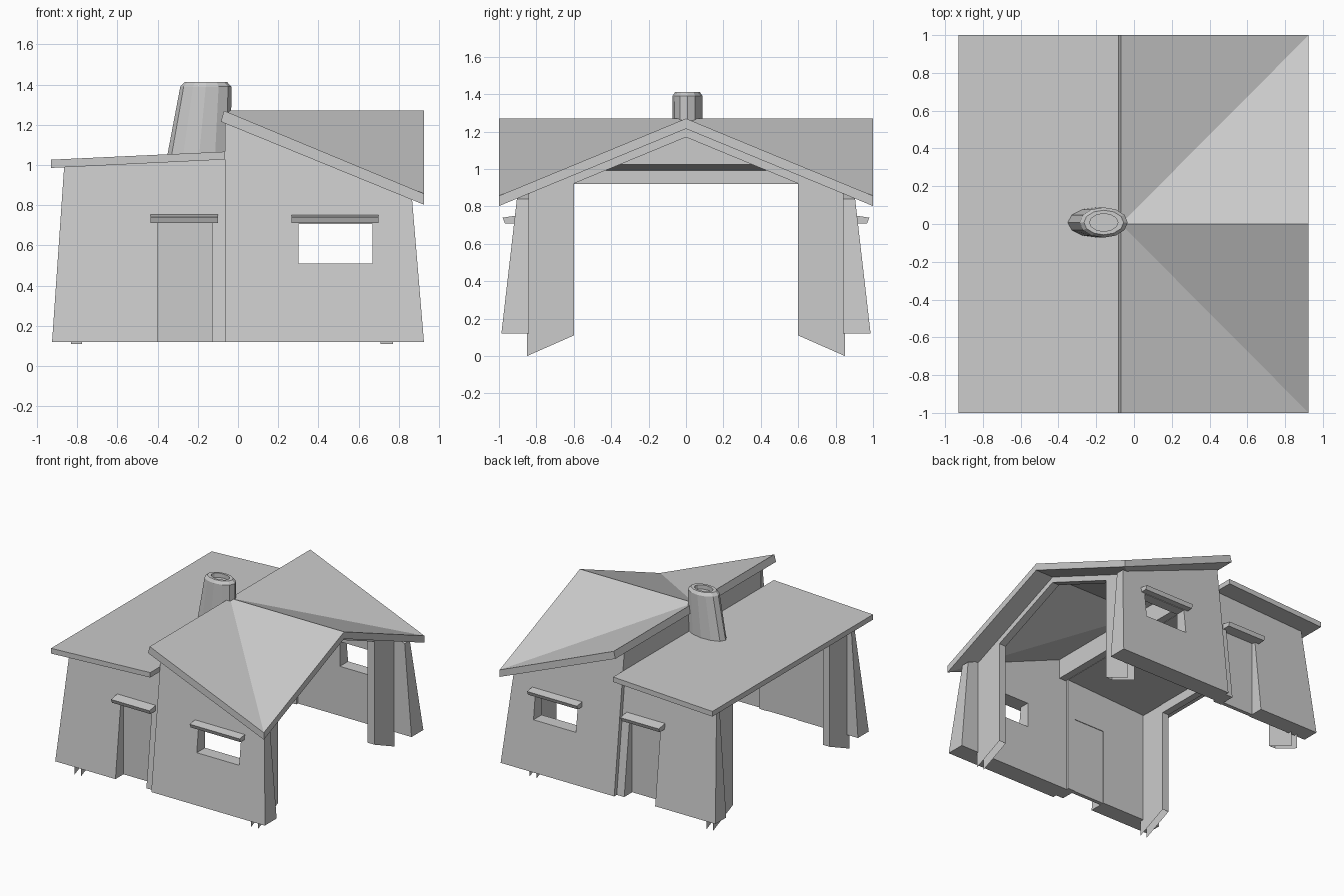
import bpy, bmesh, math

if "Cube" in bpy.data.objects:
    bpy.data.objects.remove(bpy.data.objects["Cube"])


def mesh(name, verts, faces):
    me = bpy.data.meshes.new(name)
    me.from_pydata(verts, [], faces)
    bm = bmesh.new()
    bm.from_mesh(me)
    bmesh.ops.recalc_face_normals(bm, faces=bm.faces)
    bm.to_mesh(me)
    bm.free()
    ob = bpy.data.objects.new(name, me)
    bpy.context.collection.objects.link(ob)
    return ob


def loft(name, a, b):
    """Closed solid between two matching outlines."""
    n = len(a)
    sides = [(i, (i + 1) % n, n + (i + 1) % n, n + i) for i in range(n)]
    return mesh(name, a + b, sides + [tuple(range(n)), tuple(range(n, 2 * n))])


def box(name, x0, x1, y0, y1, z0, z1):
    ring = [(x0, y0), (x1, y0), (x1, y1), (x0, y1)]
    return loft(name, [(x, y, z0) for x, y in ring], [(x, y, z1) for x, y in ring])


def wall(name, profile, s, base_y, lean, inner_y):
    """Wall with a leaning outer face and a vertical inner face."""
    outer = [(x, s * (base_y - lean * (z - 0.12)), z) for x, z in profile]
    return loft(name, outer, [(x, s * inner_y, z) for x, z in profile])


PITCH = 0.413

for s, side in ((-1, "front"), (1, "back")):
    # tall wall with a window
    w = wall(side + "_tall_wall", [(-0.065, 0.12), (0.925, 0.12), (0.865, 0.84), (-0.065, 1.225)],
             s, 0.987, 0.115, 0.84)
    cut = box(side + "_window_cutter", 0.30, 0.67, s * 0.7, s * 1.1, 0.51, 0.705)
    cut.hide_render = True
    cut.hide_viewport = True
    m = w.modifiers.new("window", 'BOOLEAN')
    m.object = cut
    m.solver = 'EXACT'

    # low wall with a doorway and recessed door
    wall(side + "_low_wall", [(-0.925, 0.12), (-0.40, 0.12), (-0.40, 0.72), (-0.13, 0.72),
                              (-0.13, 0.12), (-0.065, 0.12), (-0.065, 1.03), (-0.865, 0.99)],
         s, 0.955, 0.115, 0.82)
    box(side + "_door", -0.40, -0.13, s * 0.825, s * 0.855, 0.12, 0.72)

    # sloped lintels over window and door
    for part, x0, x1, y, z in (("window", 0.265, 0.70, 0.98, 0.71), ("door", -0.435, -0.10, 0.96, 0.71)):
        prof = [(0.86, z), (y - 0.012, z), (y, z + 0.03), (0.86, z + 0.048)]
        loft(f"{side}_{part}_lintel", [(x0, s * a, b) for a, b in prof],
             [(x1, s * a, b) for a, b in prof])

    # posts: side plates run down to a point, underside is open
    for part, x0, x1, zo, zi in (("right", 0.71, 0.77, 0.86, 0.95), ("left", -0.83, -0.775, 0.99, 0.99)):
        ring = [(0.85, 0.0), (0.60, 0.11), (0.60, zi), (0.85, zo)]
        verts = [(x, s * y, z) for x in (x0, x1) for y, z in ring]
        mesh(f"{side}_{part}_post", verts, [(0, 1, 2, 3), (4, 5, 6, 7), (1, 2, 6, 5), (2, 3, 7, 6)])

# gable rafters between the right posts
raft = [(-0.84, 1.22 - PITCH * 0.84), (0, 1.22), (0.84, 1.22 - PITCH * 0.84),
        (0.84, 1.17 - PITCH * 0.84), (0, 1.17), (-0.84, 1.17 - PITCH * 0.84)]
loft("gable_rafters", [(0.71, y, z) for y, z in raft], [(0.77, y, z) for y, z in raft])

# beam over the left opening and the upper wall between the roofs
box("left_beam", -0.83, -0.775, -0.62, 0.62, 0.92, 1.0)
box("upper_wall", -0.06, 0.0, -0.85, 0.85, 1.025, 1.225)

# low roof slab
prof = [(-0.93, 0.985), (-0.065, 1.027), (-0.065, 1.066), (-0.93, 1.026)]
loft("low_roof", [(x, -1, z) for x, z in prof], [(x, 1, z) for x, z in prof])

# tall roof: single slope running into a gable
EAVE = 1.27 - PITCH
top = [(-0.07, -1, 1.27), (0.925, -1, EAVE), (0.925, 0, 1.27),
       (0.925, 1, EAVE), (-0.07, 1, 1.27), (-0.07, 0, 1.27)]
low = [(x - 0.015 if x < 0 else x, y, z - 0.055) for x, y, z in top]
tris = [(0, 1, 5), (5, 1, 2), (5, 2, 3), (5, 3, 4)]
faces = tris + [tuple(i + 6 for i in t) for t in tris]
faces += [(i, (i + 1) % 6, 6 + (i + 1) % 6, 6 + i) for i in range(6)]
mesh("tall_roof", top + low, faces)

# chimney: leaning oval rings with a bevelled rim and sunken top
N = 12
rings = [(-0.195, 0.16, 0.08, 1.03), (-0.16, 0.127, 0.08, 1.39), (-0.16, 0.105, 0.065, 1.413),
         (-0.16, 0.075, 0.047, 1.413), (-0.16, 0.075, 0.047, 1.38)]
verts = [(cx + rx * math.cos(2 * math.pi * i / N), 0.008 + ry * math.sin(2 * math.pi * i / N), z)
         for cx, rx, ry, z in rings for i in range(N)]
faces = [(r * N + i, r * N + (i + 1) % N, (r + 1) * N + (i + 1) % N, (r + 1) * N + i)
         for r in range(len(rings) - 1) for i in range(N)]
faces += [tuple(range(N)), tuple(range((len(rings) - 1) * N, len(rings) * N))]
mesh("chimney", verts, faces)
